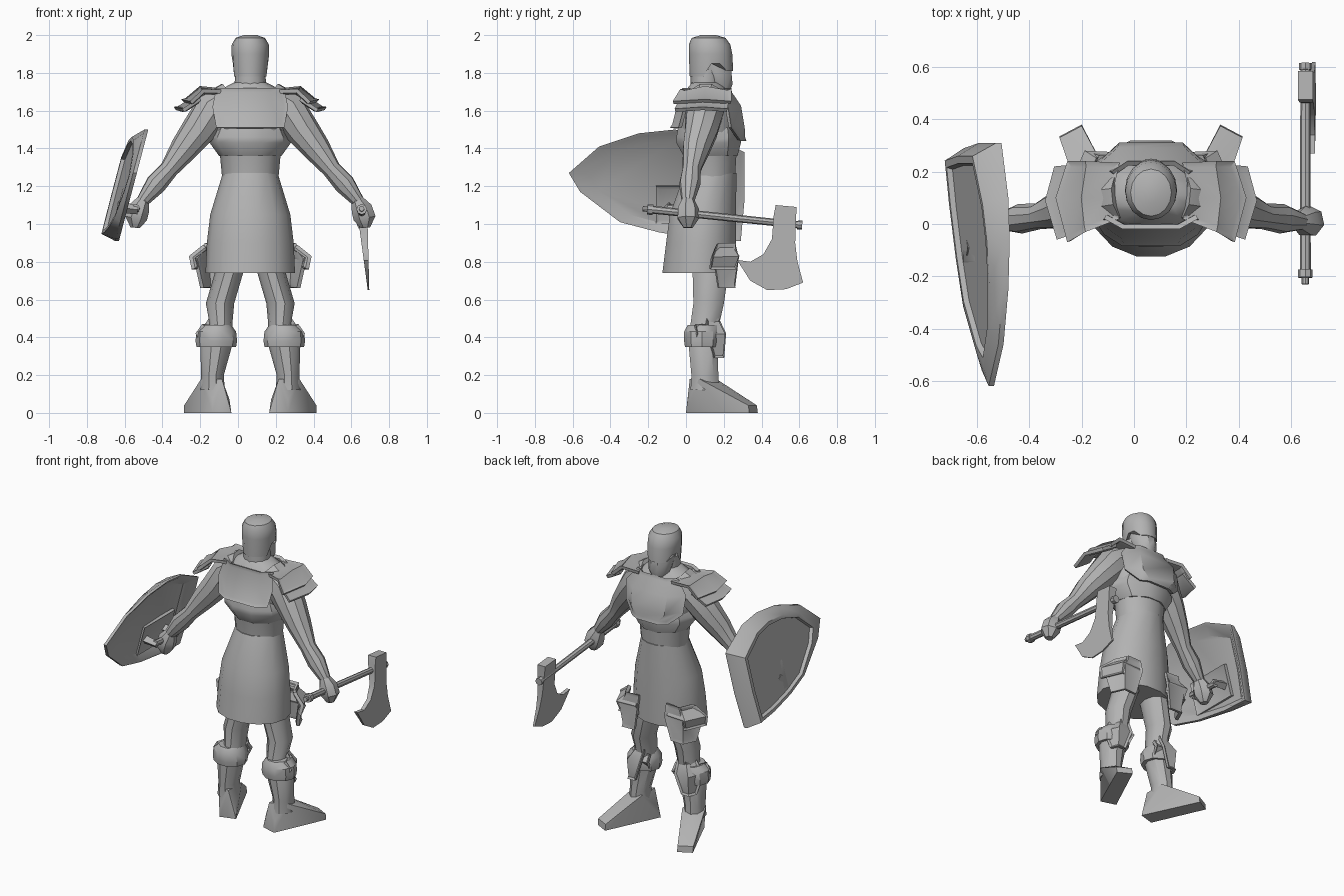
import bpy, bmesh, math
from mathutils import Vector

cube = bpy.data.objects.get("Cube")
if cube:
    bpy.data.objects.remove(cube)

CX = 0.065  # the body's plane of symmetry
grey = bpy.data.materials.new("plain grey")
grey.use_nodes = True
grey.diffuse_color = (0.45, 0.45, 0.45, 1)
grey.node_tree.nodes["Principled BSDF"].inputs["Base Color"].default_value = grey.diffuse_color


def finish(name, bm, body=True, mirror=False, recalc=True):
    """Turn a bmesh into a shaded object, optionally mirrored across the body."""
    if recalc:
        bmesh.ops.recalc_face_normals(bm, faces=bm.faces)
    mesh = bpy.data.meshes.new(name)
    bm.to_mesh(mesh)
    bm.free()
    mesh.materials.append(grey)
    obj = bpy.data.objects.new(name, mesh)
    bpy.context.collection.objects.link(obj)
    obj.location.x = CX if body else 0
    bpy.ops.object.select_all(action='DESELECT')
    obj.select_set(True)
    bpy.context.view_layer.objects.active = obj
    bpy.ops.object.shade_smooth_by_angle(angle=math.radians(35))
    if mirror:
        obj.modifiers.new("Mirror", 'MIRROR').use_clip = False
    return obj


def skin(name, rings, **options):
    """Bridge rings of points and cap both ends."""
    bm = bmesh.new()
    loops = [[bm.verts.new(p) for p in ring] for ring in rings]
    count = len(loops[0])
    for a, b in zip(loops, loops[1:]):
        for i in range(count):
            j = (i + 1) % count
            bm.faces.new((a[i], a[j], b[j], b[i]))
    bm.faces.new(loops[0][::-1])
    bm.faces.new(loops[-1])
    return finish(name, bm, **options)


def circle(n):
    return [(math.cos(math.tau * i / n), math.sin(math.tau * i / n)) for i in range(n)]


def loft(name, sections, n=12, **options):
    """Level elliptical sections: x, y, z, x radius, y radius."""
    rings = [[(x + rx * c, y + ry * s, z) for c, s in circle(n)]
             for x, y, z, rx, ry in sections]
    return skin(name, rings, **options)


def tube(name, path, radii, n=8, **options):
    """Round sections square to a path."""
    pts = [Vector(p) for p in path]
    rings = []
    for i, p in enumerate(pts):
        along = pts[min(i + 1, len(pts) - 1)] - pts[max(i - 1, 0)]
        turn = along.to_track_quat('Z', 'Y')
        rings.append([p + turn @ Vector((c, s, 0)) * radii[i] for c, s in circle(n)])
    return skin(name, rings, **options)


def plate(name, rows, out, rim=0.02, thick=0.02, **options):
    """Armour plate from a grid of points, with a raised rim."""
    bm = bmesh.new()
    grid = [[bm.verts.new(p) for p in row] for row in rows]
    for a, b in zip(grid, grid[1:]):
        for i in range(len(a) - 1):
            bm.faces.new((a[i], a[i + 1], b[i + 1], b[i]))
    bmesh.ops.recalc_face_normals(bm, faces=bm.faces)
    bm.normal_update()
    if sum((f.normal.dot(Vector(out)) for f in bm.faces)) < 0:
        bmesh.ops.reverse_faces(bm, faces=bm.faces)
        bm.normal_update()
    bmesh.ops.inset_region(bm, faces=bm.faces[:], use_boundary=True,
                           use_even_offset=True, thickness=rim, depth=0)
    inner = [v for v in bm.verts if not v.is_boundary]
    bm.normal_update()
    shifts = [(v, v.normal * 0.01) for v in inner]
    for v, shift in shifts:
        v.co -= shift
    bmesh.ops.solidify(bm, geom=bm.faces[:], thickness=thick)
    return finish(name, bm, **options)


def span(half, y_mid, y_side, z, inner=0.6):
    """A bent row of points across the body."""
    return [(-half, y_side, z), (-half * inner, y_mid, z),
            (half * inner, y_mid, z), (half, y_side, z)]


# Torso, chest band and skirt
loft("torso", [(0, .13, 1.2, .145, .13), (0, .13, 1.36, .16, .14),
               (0, .12, 1.5, .2, .16), (0, .11, 1.62, .22, .15),
               (0, .11, 1.7, .18, .12), (0, .11, 1.75, .085, .08)], n=14)
loft("chest_band", [(0, .13, 1.36, .165, .15), (0, .12, 1.43, .215, .18),
                    (0, .12, 1.46, .215, .18), (0, .12, 1.51, .19, .17)], n=10)
loft("skirt", [(0, .07, .74, .237, .2), (0, .08, .9, .23, .19),
               (0, .09, 1.05, .212, .18), (0, .13, 1.27, .145, .14)], n=14)
plate("breastplate", [span(.15, .24, .2, 1.72), span(.22, .3, .22, 1.63),
                      span(.21, .32, .24, 1.51), span(.13, .32, .29, 1.44)], (0, 1, 0))
plate("backplate", [span(.18, -.02, .02, 1.72), span(.2, -.06, -.01, 1.62),
                    span(.18, -.085, -.04, 1.51)], (0, -1, 0))

# Head with helmet, face and beard
loft("neck", [(0, .1, 1.68, .085, .075), (0, .11, 1.82, .08, .085)])
loft("beard", [(0, .19, 1.68, .035, .035), (0, .18, 1.74, .07, .07),
               (0, .16, 1.8, .08, .085), (0, .14, 1.9, .08, .1)], n=10)
helmet = loft("helmet", [(0, .135, 1.85, .092, .115), (0, .13, 1.9, .1, .115),
                         (0, .125, 1.95, .098, .11), (0, .12, 1.985, .078, .09),
                         (0, .12, 2.0, .035, .04)], n=16)
for v in helmet.data.vertices:  # nose point and neck guard
    if v.co.z < 1.86:
        if v.co.y > .21:
            v.co.z -= .04
        elif v.co.y < .12:
            v.co.z -= .07

# Arms and fists
tube("arm", [(.1, .11, 1.66), (.2, .1, 1.6), (.28, .08, 1.49), (.35, .055, 1.4),
             (.43, .03, 1.29), (.5, .02, 1.21), (.575, .01, 1.115)],
     [.1, .105, .09, .075, .05, .057, .033], n=10, mirror=True)
tube("hand", [(.565, .01, 1.13), (.59, .01, 1.08), (.605, .01, 1.03), (.61, .01, .98)],
     [.033, .058, .06, .025], n=7, mirror=True)

# Shoulder guards: a top plate over a lower flap
plate("shoulder_guard", [[(.12, .235, 1.71), (.25, .24, 1.715), (.32, .24, 1.65)],
                         [(.15, .1, 1.73), (.27, .1, 1.74), (.365, .1, 1.66)],
                         [(.12, .02, 1.71), (.25, -.03, 1.715), (.32, -.07, 1.65)]],
      (.3, 0, 1), mirror=True)
plate("shoulder_flap", [[(.27, .23, 1.67), (.37, .22, 1.61)],
                        [(.3, .09, 1.69), (.405, .09, 1.62)],
                        [(.27, -.03, 1.67), (.36, -.06, 1.61)]],
      (.3, 0, 1), mirror=True)

# Legs, boots and feet
loft("leg", [(.2, .1, .12, .065, .08), (.2, .1, .2, .06, .075),
             (.18, .09, .36, .085, .08), (.155, .1, .47, .06, .08),
             (.16, .12, .58, .075, .085), (.11, .13, .75, .075, .1),
             (.1, .13, .95, .08, .1)], n=10, mirror=True)
loft("boot_cuff", [(.18, .085, .35, .105, .095), (.18, .085, .38, .11, .1),
                   (.18, .085, .43, .105, .1), (.175, .09, .465, .075, .085)],
     n=10, mirror=True)
foot = bmesh.new()
for p in [(.1, .03, 0), (.2, 0, 0), (.35, .335, 0), (.265, .38, 0), (.35, .33, .04),
          (.265, .375, .04), (.11, .04, .07), (.2, .01, .07), (.15, .02, .18),
          (.26, .07, .18), (.15, .16, .18), (.24, .19, .15)]:
    foot.verts.new(p)
bmesh.ops.convex_hull(foot, input=foot.verts)
finish("foot", foot, mirror=True)


# Thigh and knee plates, bent around the outer front of each leg
def leg_plate(name, rows, **options):
    grid = [[(x - w, y + w * .3, z), (x + w * .4, y + w * .35, z),
             (x + w, y - w, z)] for x, y, z, w in rows]
    plate(name, grid, (.5, 1, 0), mirror=True, **options)


leg_plate("thigh_guard", [(.17, .24, .9, .07), (.2, .25, .82, .1), (.2, .24, .66, .065)])
leg_plate("thigh_guard_top", [(.18, .23, .89, .07), (.215, .25, .83, .11),
                              (.21, .23, .76, .1)], rim=.01)
leg_plate("knee_guard", [(.17, .16, .5, .05), (.2, .19, .42, .075), (.21, .19, .29, .04)],
          rim=.012)
leg_plate("knee_wing", [(.175, .13, .47, .08), (.19, .16, .42, .1), (.18, .13, .37, .08)],
          rim=.01)

# Axe
tube("axe_handle", [(.655, -.2, 1.078), (.655, .6, .995)], [.021, .019], body=False)
tube("axe_pommel", [(.655, -.23, 1.081), (.655, -.2, 1.078)], [.014, .014], body=False)
tube("axe_grip_ring", [(.655, -.205, 1.078), (.655, -.175, 1.075)], [.028, .028], body=False)
tube("axe_tip", [(.655, .59, .996), (.655, .615, .994)], [.024, .024], body=False)
blade = [(.475, 1.1), (.585, 1.09), (.578, .9), (.59, .8), (.62, .69), (.53, .655), (.43, .65),
         (.34, .7), (.27, .81), (.34, .8), (.41, .84), (.455, .92), (.465, 1.05)]
skin("axe_blade", [[(.655 + .08 * (1.1 - z) + side * (.004 + .055 * (z - .65)), y, z)
                    for y, z in blade] for side in (-1, 1)], body=False)

# Shield: a bowed shell with a raised frame and a sunken panel
outline = [(.31, 1.38), (.1, 1.48), (-.06, 1.5), (-.25, 1.48), (-.46, 1.41), (-.62, 1.27),
           (-.56, 1.17), (-.35, 1.01), (-.14, .955), (.1, .92), (.29, .91), (.31, 1.13)]


def shield_ring(scale, bow, lift):
    ring = []
    for y, z in outline:
        y, z = -.08 + (y + .08) * scale, 1.2 + (z - 1.2) * scale
        depth = bow * (.03 + .085 * (y + .62)) + lift
        ring.append((-.475 - .263 * (1.5 - z) - depth, y, z))
    return ring


skin("shield", [shield_ring(*r) for r in
                [(.8, .5, 0), (.95, 0, .005), (1, 0, 0), (1, 0, .02), (.87, 1, 0),
                 (.8, 1, 0), (.78, 1, -.02)]], body=False)
tube("shield_grip", [(-.54, -.1, 1.085), (-.54, .12, 1.065)], [.02, .02], body=False)
for end, y in (("rear", -.09), ("front", .11)):
    tube("shield_bracket_" + end, [(-.53, y, 1.075), (-.64, y, 1.09)], [.024, .03],
         n=4, body=False)
plate("shield_backing", [[(-.575, -.16, 1.2), (-.575, .16, 1.2)],
                         [(-.63, -.16, 1.0), (-.63, .16, 1.0)]], (1, 0, 0), body=False)
